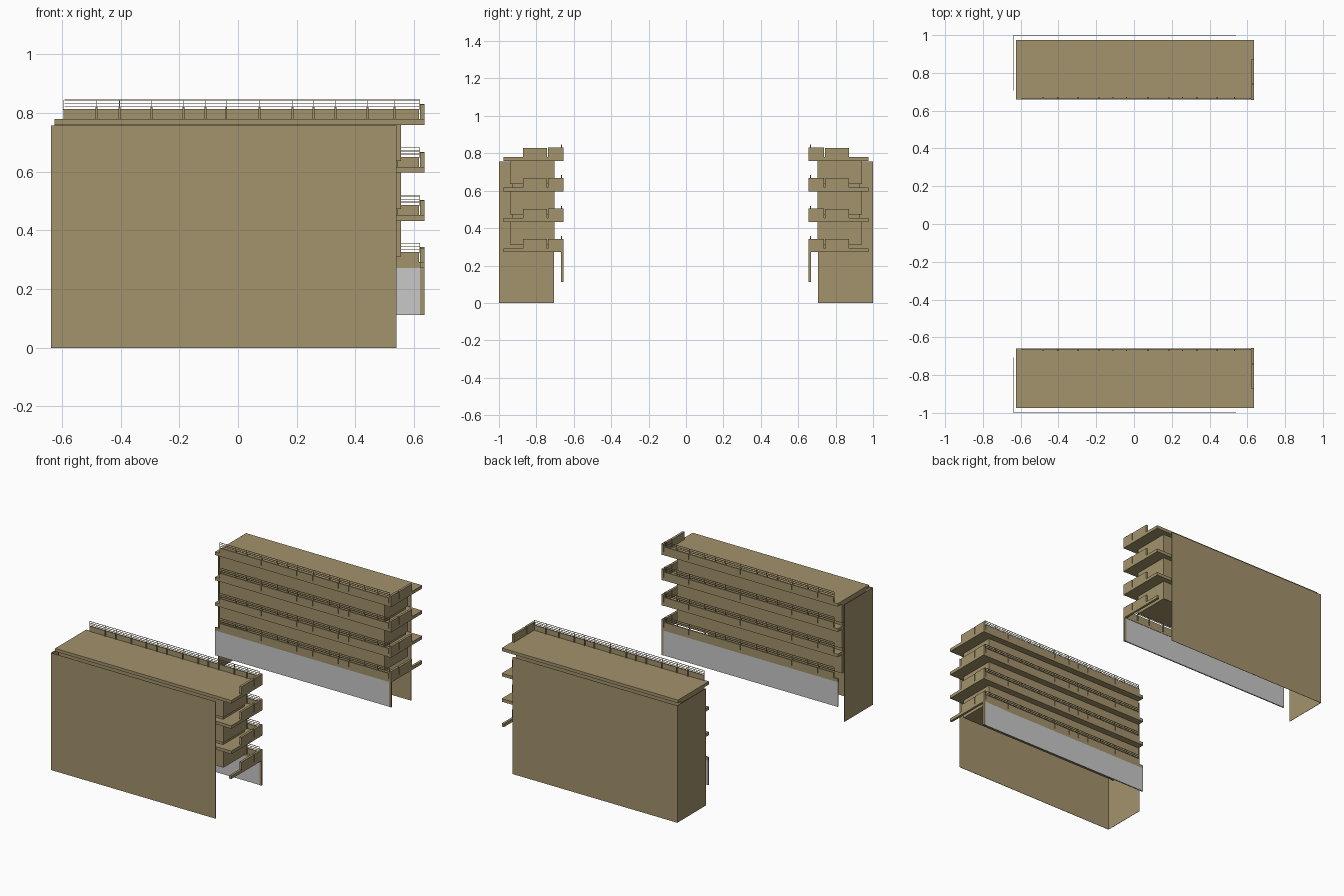
import bpy, bmesh

if "Cube" in bpy.data.objects:
    bpy.data.objects.remove(bpy.data.objects["Cube"])


def material(name, rgb):
    m = bpy.data.materials.new(name)
    m.diffuse_color = (*rgb, 1)
    m.use_nodes = True
    m.node_tree.nodes["Principled BSDF"].inputs["Base Color"].default_value = m.diffuse_color
    return m


TAN = material("tan_render", (0.366, 0.292, 0.150))
GREY = material("grey_panel", (0.577, 0.577, 0.577))


def part(name, boxes, mat=TAN):
    """One object from boxes (x0, x1, y0, y1, z0, z1), mirrored to the -y block."""
    bm = bmesh.new()
    for x0, x1, y0, y1, z0, z1 in boxes:
        vs = bmesh.ops.create_cube(bm, size=1)["verts"]
        for v in vs:
            v.co.x = x0 if v.co.x < 0 else x1
            v.co.y = y0 if v.co.y < 0 else y1
            v.co.z = z0 if v.co.z < 0 else z1
    me = bpy.data.meshes.new(name)
    bm.to_mesh(me)
    bm.free()
    me.materials.append(mat)
    ob = bpy.data.objects.new(name, me)
    bpy.context.collection.objects.link(ob)
    mod = ob.modifiers.new("mirror", 'MIRROR')
    mod.use_axis = (False, True, False)
    mod.use_mirror_merge = False
    return ob


# thin outer wall and closed left end wall
part("outer_wall", [(-0.638, 0.54, 0.998, 1.0, 0, 0.757)])
part("left_end_wall", [(-0.638, -0.636, 0.707, 0.998, 0, 0.757)])

LEVELS = [0.272, 0.433, 0.597, 0.76]
JOINTS = [-0.595, -0.482, -0.404, -0.295, -0.186, -0.111, -0.04,
          0.073, 0.186, 0.257, 0.332, 0.441, 0.533, 0.618]

for i, z in enumerate(LEVELS):
    n = i + 1
    # floor slab (the lowest level only has its edge beams)
    if i:
        part(f"slab_{n}", [(-0.625, 0.635, 0.658, 0.975, z, z + 0.02)])
    else:
        part("edge_beams", [(-0.625, 0.635, 0.658, 0.668, z, z + 0.02),
                            (0.62, 0.635, 0.668, 0.975, z, z + 0.02)])

    # enclosed storey between this level and the next
    if i < 3:
        top = LEVELS[i + 1]
        rooms = [(-0.625, 0.556, 0.702, 0.942, z + 0.04, top)]
        if i:  # recessed plinth below the rooms
            rooms.append((-0.62, 0.545, 0.712, 0.93, z + 0.02, z + 0.04))
        part(f"storey_{n}", rooms)

    # long parapet in panels with narrow joints
    part(f"long_parapet_{n}",
         [(a + 0.001, b - 0.001, 0.658, 0.666, z + 0.019, z + 0.054)
          for a, b in zip(JOINTS, JOINTS[1:])])

    # end parapet, two taller panels
    part(f"end_parapet_{n}", [(0.62, 0.635, 0.656, 0.738, z, z + 0.071),
                              (0.62, 0.635, 0.743, 0.872, z, z + 0.069)])

    # rail posts behind the parapet, and three thin rails
    part(f"rail_posts_{n}",
         [(x - 0.003, x + 0.003, 0.666, 0.673, z + 0.015, z + 0.06)
          for x in JOINTS[1:-1]] +
         [(x - 0.001, x + 0.001, 0.664, 0.667, z + 0.05, z + 0.085)
          for x in JOINTS])
    part(f"rails_{n}",
         [(-0.592, 0.62, 0.664, 0.667, z + h - 0.0025, z + h)
          for h in (0.065, 0.075, 0.086)])

# grey fascia panel hung below the first level, with its end post
part("fascia_panel", [(-0.625, 0.62, 0.658, 0.666, 0.112, 0.29)], GREY)
part("fascia_end_post", [(0.62, 0.635, 0.656, 0.668, 0.112, 0.275)])
